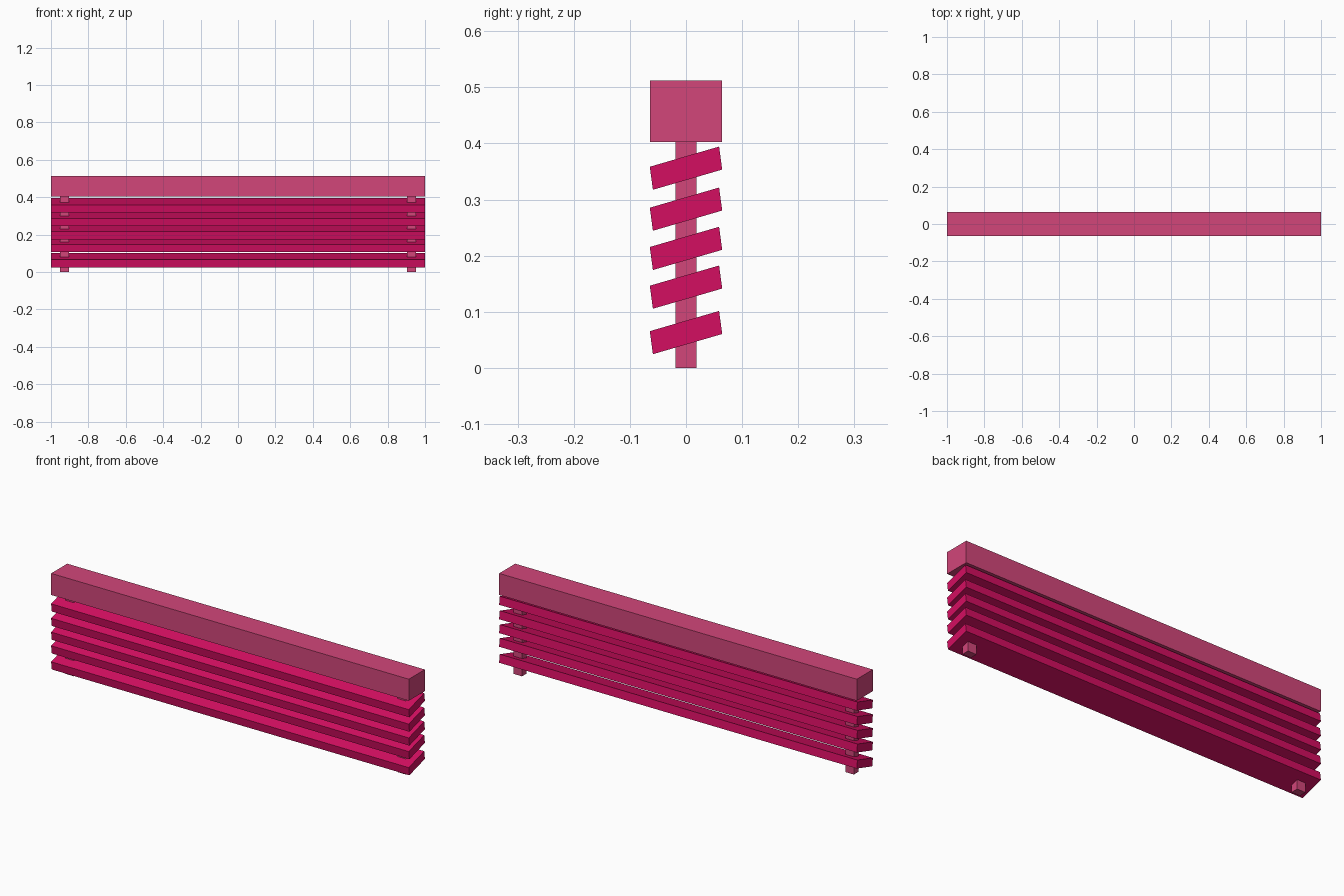
import bpy

if "Cube" in bpy.data.objects:
    bpy.data.objects.remove(bpy.data.objects["Cube"])


def material(name, rgb):
    m = bpy.data.materials.new(name)
    m.diffuse_color = (*rgb, 1)
    m.use_nodes = True
    m.node_tree.nodes["Principled BSDF"].inputs["Base Color"].default_value = m.diffuse_color
    return m


frame_pink = material("frame pink", (0.645, 0.061, 0.195))
slat_crimson = material("slat crimson", (0.658, 0.0044, 0.119))


def extrude_x(name, profile, x0, x1, mat):
    """Prism along x from a (y, z) profile listed counter-clockwise seen from +x."""
    n = len(profile)
    verts = [(x, y, z) for x in (x0, x1) for y, z in profile]
    faces = [tuple(reversed(range(n))), tuple(range(n, 2 * n))]
    faces += [(i, (i + 1) % n, n + (i + 1) % n, n + i) for i in range(n)]
    mesh = bpy.data.meshes.new(name)
    mesh.from_pydata(verts, [], faces)
    mesh.materials.append(mat)
    obj = bpy.data.objects.new(name, mesh)
    bpy.context.collection.objects.link(obj)
    return obj


def rect(y, z0, z1):
    return [(-y, z0), (y, z0), (y, z1), (-y, z1)]


# Top rail
extrude_x("top_rail", rect(0.064, 0.403, 0.512), -1, 1, frame_pink)

# Two upright posts through the slats
for side, x in (("left", -0.928), ("right", 0.928)):
    extrude_x(f"{side}_post", rect(0.0188, 0, 0.403), x - 0.024, x + 0.024, frame_pink)

# Tilted slats, front edge lower than the back edge
for i, z in enumerate((0.356, 0.283, 0.213, 0.144, 0.063)):
    profile = [(-0.059, z - 0.0385), (0.0645, z - 0.0025),
               (0.059, z + 0.0385), (-0.0645, z + 0.0025)]
    extrude_x(f"slat_{i + 1}", profile, -1, 1, slat_crimson)
